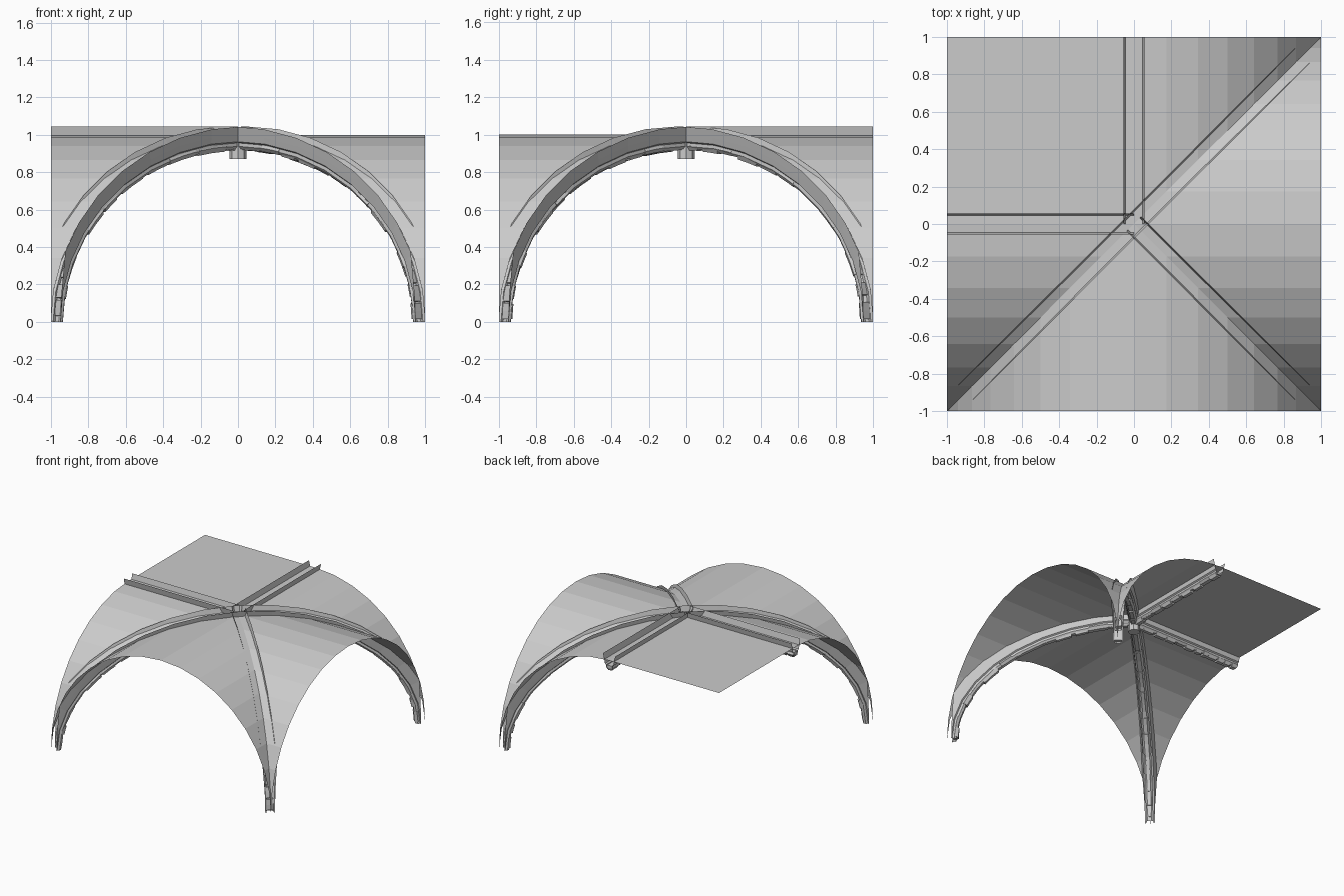
import bpy, bmesh, math, random
from mathutils import Vector

random.seed(4)
if "Cube" in bpy.data.objects:
    bpy.data.objects.remove(bpy.data.objects["Cube"], do_unlink=True)

stone = bpy.data.materials.new("grey_stone")
stone.use_nodes = True
stone.diffuse_color = (0.6, 0.6, 0.6, 1)
stone.node_tree.nodes["Principled BSDF"].inputs["Base Color"].default_value = (0.6, 0.6, 0.6, 1)

STEP = 10  # degrees per facet of the vault


def finish(name, bm, normals=True):
    bmesh.ops.remove_doubles(bm, verts=bm.verts, dist=0.0005)
    if normals:
        bmesh.ops.recalc_face_normals(bm, faces=bm.faces)
    mesh = bpy.data.meshes.new(name)
    bm.to_mesh(mesh)
    bm.free()
    mesh.materials.append(stone)
    obj = bpy.data.objects.new(name, mesh)
    bpy.context.collection.objects.link(obj)
    return obj


# Vault webs: strips of a half barrel, each ending on the diagonals
def web(name, start, end, place):
    bm = bmesh.new()
    for a in range(start, end, STEP):
        pts = []
        for ang, outer in ((a, 1), (a + STEP, 1), (a + STEP, 0), (a, 0)):
            u, z = math.sin(math.radians(ang)), math.cos(math.radians(ang))
            p = place(u, 1 if outer else abs(u), z)
            if not any((Vector(p) - Vector(q)).length < 1e-4 for q in pts):
                pts.append(p)
        face = bm.faces.new([bm.verts.new(p) for p in pts])
        face.normal_update()
        if face.normal.z < 0:
            face.normal_flip()
    finish(name, bm, False)


web("front_web", -90, 90, lambda u, v, z: (u, -v, z))
web("left_web", -90, 90, lambda u, v, z: (v, u, z))
web("back_web", 0, 90, lambda u, v, z: (u, v, z))
web("right_web", -90, 0, lambda u, v, z: (-v, u, z))

# Flat ceiling panel in the remaining quarter
bm = bmesh.new()
bm.faces.new([bm.verts.new(p) for p in ((-1, 0, 1), (0, 0, 1), (0, 1, 1), (-1, 1, 1))])
finish("flat_panel", bm, False)


# Rib paths: distance along the plan, height, and upward normal
def arch(t):
    a = math.radians(t)
    n = Vector((math.sin(a), math.sqrt(2) * math.cos(a))).normalized()
    return Vector((math.sqrt(2) * math.sin(a), math.cos(a))), n


def level(t):
    return Vector((t / 90, 1)), Vector((0, 1))


def sweep(bm, path, stops, profile, direction, closed=False):
    along = Vector(direction).normalized()
    side = Vector((-along.y, along.x, 0))
    rings = []
    for t in stops:
        p, n = path(t)
        ring = []
        for w, h in profile:
            q = p + n * h
            ring.append(bm.verts.new(along * q.x + side * w + Vector((0, 0, q.y))))
        rings.append(ring)
    count = len(profile)
    for r0, r1 in zip(rings, rings[1:]):
        for i in range(count if closed else count - 1):
            j = (i + 1) % count
            bm.faces.new((r0[i], r0[j], r1[j], r1[i]))
    if closed:
        bm.faces.new(rings[0])
        bm.faces.new(rings[-1][::-1])


def trim(bm):
    for axis in (Vector((1, 0, 0)), Vector((0, 1, 0))):
        for s in (1, -1):
            bmesh.ops.bisect_plane(bm, geom=bm.verts[:] + bm.edges[:] + bm.faces[:],
                                   plane_co=axis * s, plane_no=axis * s, clear_outer=True)


# Open-topped rib: flared walls, then a narrower moulding underneath
HALF = [(0.055, 0.045), (0.045, 0), (0.037, -0.035), (0.026, -0.042), (0.028, -0.06), (0.016, -0.074)]
RIB = HALF + [(-w, h) for w, h in reversed(HALF)]


def rib(name, path, start, direction):
    bm = bmesh.new()
    sweep(bm, path, range(start, 91, STEP), RIB, direction)
    trim(bm)
    finish(name, bm)

    # Uneven carved stones along the moulding
    bm = bmesh.new()
    t = start + 2
    while t < 86:
        length = min(random.uniform(4, 9), 89 - t)
        w = random.uniform(0.024, 0.034)
        d = random.uniform(0.076, 0.088)
        half = [(w * 0.8, -0.048), (w, -0.06), (w * 0.5, -d)]
        section = half + [(-x, h) for x, h in reversed(half)]
        sweep(bm, path, (t, t + length / 2, t + length), section, direction, True)
        t += length + random.uniform(0.5, 3)
    trim(bm)
    finish(name + "_stones", bm)


rib("long_diagonal_rib", arch, -90, (1, 1, 0))
rib("short_diagonal_rib", arch, 0, (1, -1, 0))
rib("back_level_rib", level, 0, (0, 1, 0))
rib("right_level_rib", level, 0, (-1, 0, 0))

# Boss hanging where the ribs meet
bm = bmesh.new()
bmesh.ops.create_cone(bm, cap_ends=True, segments=8, radius1=0.045, radius2=0.045, depth=0.09)
bmesh.ops.translate(bm, verts=bm.verts, vec=(0, 0, 0.915))
finish("centre_boss", bm)
